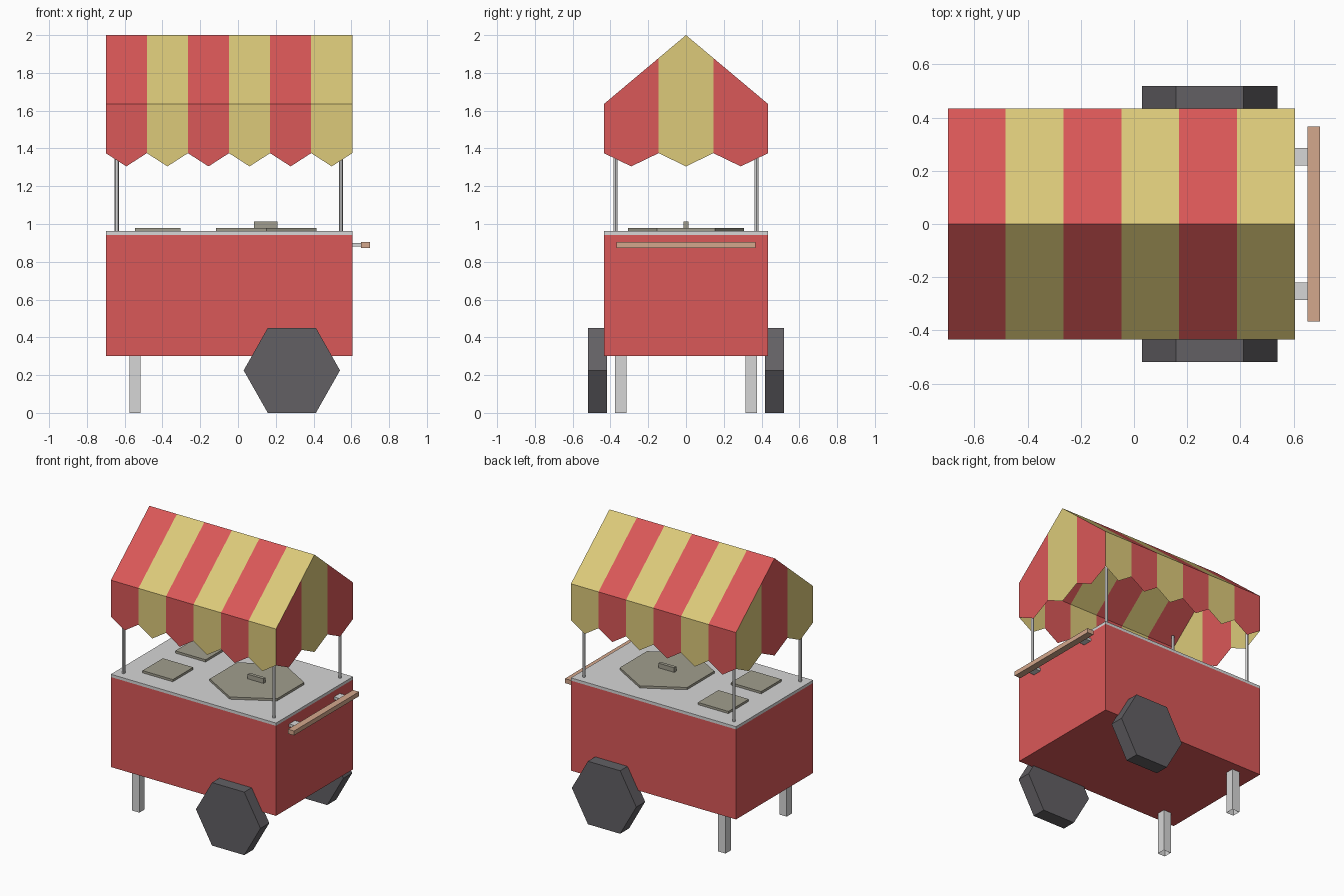
import bpy, bmesh, math
from mathutils import Matrix

if "Cube" in bpy.data.objects:
    bpy.data.objects.remove(bpy.data.objects["Cube"])


def material(name, rgb):
    m = bpy.data.materials.new(name)
    lin = [((c / 255 + 0.055) / 1.055) ** 2.4 for c in rgb]
    m.diffuse_color = (*lin, 1)
    m.use_nodes = True
    m.node_tree.nodes["Principled BSDF"].inputs["Base Color"].default_value = m.diffuse_color
    return m


RED = material("red", (218, 88, 88))
YELLOW = material("yellow", (220, 202, 122))
METAL = material("light metal", (214, 214, 214))
LID = material("lid grey", (161, 158, 142))
RUBBER = material("dark rubber", (98, 96, 100))
WOOD = material("wood", (212, 167, 140))


def finish(name, bm, *mats):
    mesh = bpy.data.meshes.new(name)
    bm.to_mesh(mesh)
    bm.free()
    for m in mats:
        mesh.materials.append(m)
    ob = bpy.data.objects.new(name, mesh)
    bpy.context.collection.objects.link(ob)
    return ob


def box(name, x, y, z, mat, open_bottom=False):
    bm = bmesh.new()
    bmesh.ops.create_cube(bm, size=1)
    for v in bm.verts:
        v.co = [a + (c + 0.5) * (b - a) for c, (a, b) in zip(v.co, (x, y, z))]
    if open_bottom:
        bm.normal_update()
        low = [f for f in bm.faces if f.normal.z < -0.5]
        bmesh.ops.delete(bm, geom=low, context='FACES')
    return finish(name, bm, mat)


def hexagon(name, centre, radius, depth, mat, turn=Matrix(), scale=(1, 1, 1)):
    """Six-sided prism along z with corners on x, then turned and scaled."""
    bm = bmesh.new()
    ring = [bm.verts.new((radius * math.cos(math.pi / 3 * i),
                          radius * math.sin(math.pi / 3 * i), -depth / 2)) for i in range(6)]
    base = bm.faces.new(ring)
    top = bmesh.ops.extrude_face_region(bm, geom=[base])["geom"]
    bmesh.ops.translate(bm, verts=[g for g in top if isinstance(g, bmesh.types.BMVert)],
                        vec=(0, 0, depth))
    bmesh.ops.recalc_face_normals(bm, faces=bm.faces)
    bm.transform(Matrix.Translation(centre) @ Matrix.Diagonal((*scale, 1)) @ turn)
    return finish(name, bm, mat)


X0, X1, Y = -0.70, 0.605, 0.435          # cart footprint
EAVE, RIDGE, HEM, TIP = 1.635, 2.0, 1.375, 1.305

# Body and counter
box("cart_body", (X0, X1), (-Y, Y), (0.30, 0.943), RED)
box("counter_top", (X0, X1), (-Y, Y), (0.943, 0.963), METAL)

# Lids on the counter
hexagon("round_lid", (0.15, 0, 0.971), 0.307, 0.016, LID, Matrix.Rotation(math.pi / 2, 4, 'Z'))
box("lid_handle", (0.085, 0.21), (-0.012, 0.012), (0.979, 1.012), LID)

# Parts mirrored front and back
for side, s in (("front", -1), ("back", 1)):
    def span(a, b):
        return tuple(sorted((s * a, s * b)))
    box(side + "_square_lid", (-0.545, -0.305), span(0.07, 0.30), (0.963, 0.979), LID)
    box(side + "_leg", (-0.575, -0.517), span(0.315, 0.375), (0, 0.30), METAL, open_bottom=True)
    box(side + "_handle_bracket", (X1, 0.652), span(0.22, 0.286), (0.88, 0.90), METAL)
    hexagon(side + "_wheel", (0.285, s * 0.468, 0.225), 0.255, 0.10, RUBBER,
            Matrix.Rotation(math.pi / 2, 4, 'X'), (1, 1, 0.225 / (0.255 * math.sin(math.pi / 3))))
    for end, x in (("left", -0.642), ("right", 0.545)):
        hexagon(f"{side}_{end}_pole", (x, s * 0.373, 1.316), 0.011, 0.708, METAL)

# Push handle
box("push_handle", (0.652, 0.70), (-0.367, 0.367), (0.874, 0.906), WOOD)

# Striped awning: one thin sheet, each stripe ends in a pointed hem
bm = bmesh.new()


def panel(points, outward, colour):
    f = bm.faces.new([bm.verts.new(p) for p in points])
    f.normal_update()
    if f.normal.dot(outward) < 0:
        f.normal_flip()
    f.material_index = colour % 2


w = (X1 - X0) / 6
for i in range(6):
    a, b = X0 + i * w, X0 + (i + 1) * w
    for s in (-1, 1):
        y = s * Y
        panel([(a, y, EAVE), (b, y, EAVE), (b, 0, RIDGE), (a, 0, RIDGE)], (0, s, 1), i)
        panel([(a, y, EAVE), (b, y, EAVE), (b, y, HEM), ((a + b) / 2, y, TIP), (a, y, HEM)],
              (0, s, 0), i)


def roof_z(y):
    return RIDGE - (RIDGE - EAVE) * abs(y) / Y


# Gable ends in three stripes
w = 2 * Y / 3
for x, shift in ((X0, 1), (X1, 0)):
    for i in range(3):
        a, b = -Y + i * w, -Y + (i + 1) * w
        tops = [a, 0, b] if i == 1 else [a, b]
        outline = [(x, y, roof_z(y)) for y in tops]
        outline += [(x, b, HEM), (x, (a + b) / 2, TIP), (x, a, HEM)]
        panel(outline, (1 if x > 0 else -1, 0, 0), i + shift)
bmesh.ops.remove_doubles(bm, verts=bm.verts, dist=0.0005)
finish("awning", bm, RED, YELLOW)
